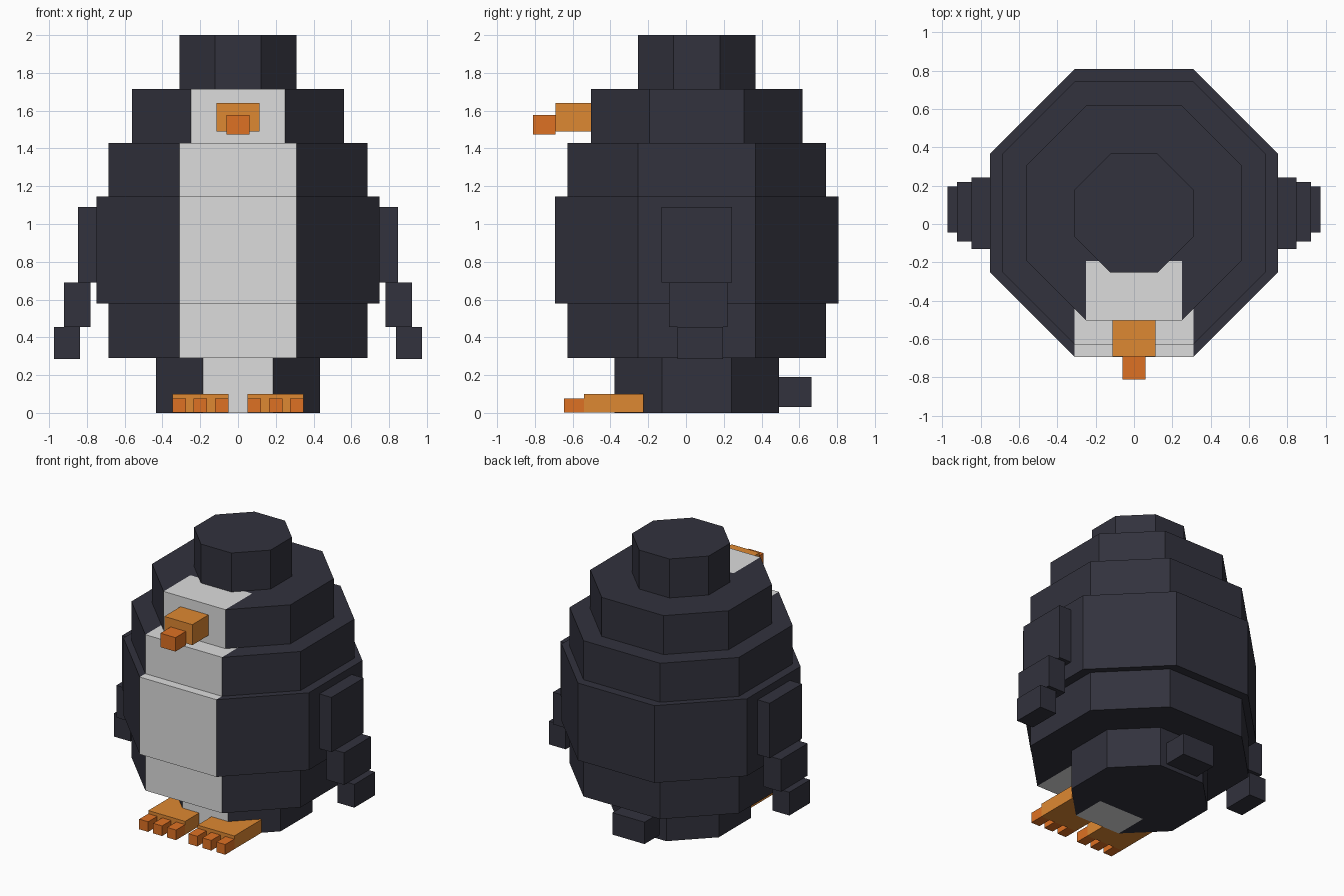
import bpy, bmesh
from mathutils import Vector

if "Cube" in bpy.data.objects:
    bpy.data.objects.remove(bpy.data.objects["Cube"])


def material(name, rgb):
    m = bpy.data.materials.new(name)
    m.diffuse_color = (*rgb, 1)
    m.use_nodes = True
    m.node_tree.nodes["Principled BSDF"].inputs["Base Color"].default_value = m.diffuse_color
    return m


DARK = material("charcoal", (0.032, 0.032, 0.047))
WHITE = material("white", (0.72, 0.72, 0.72))
ORANGE = material("orange", (0.73, 0.246, 0.032))
DEEP = material("deep orange", (0.73, 0.165, 0.017))
CY = 0.057  # centre of the body in y


def finish(bm, name, *mats):
    mesh = bpy.data.meshes.new(name)
    bm.to_mesh(mesh)
    bm.free()
    for m in mats:
        mesh.materials.append(m)
    obj = bpy.data.objects.new(name, mesh)
    bpy.context.collection.objects.link(obj)


def tier(name, r, w, z0, z1, bib=True):
    """Eight-sided slab: r is the half width, w the half length of its straight sides."""
    bm = bmesh.new()
    outline = [(w, -r), (r, -w), (r, w), (w, r), (-w, r), (-r, w), (-r, -w), (-w, -r)]
    base = bm.faces.new([bm.verts.new((x, y + CY, z0)) for x, y in outline])
    up = bmesh.ops.extrude_face_region(bm, geom=[base])["geom"]
    bmesh.ops.translate(bm, verts=[g for g in up if isinstance(g, bmesh.types.BMVert)],
                        vec=(0, 0, z1 - z0))
    bmesh.ops.recalc_face_normals(bm, faces=bm.faces[:])
    if bib:
        # cut out the white front block
        for co, no in (((w, 0, 0), (1, 0, 0)), ((-w, 0, 0), (1, 0, 0)),
                       ((0, CY - w, 0), (0, 1, 0))):
            bmesh.ops.bisect_plane(bm, geom=bm.verts[:] + bm.edges[:] + bm.faces[:],
                                   dist=1e-4, plane_co=co, plane_no=no)
        for f in bm.faces:
            c = f.calc_center_median()
            f.material_index = int(abs(c.x) < w - 1e-3 and c.y < CY - w - 1e-3)
    finish(bm, name, DARK, WHITE)


def box(name, x, y, z, mat):
    bm = bmesh.new()
    bmesh.ops.create_cube(bm, size=1)
    for v in bm.verts:
        v.co = Vector([(a + b) / 2 + t * (b - a) for t, (a, b) in zip(v.co, (x, y, z))])
    finish(bm, name, mat)


def pair(name, x, y, z, mat):
    box("right_" + name, x, y, z, mat)
    box("left_" + name, (-x[1], -x[0]), y, z, mat)


# Stacked body and head
tier("base", 0.435, 0.185, 0, 0.29)
tier("lower_body", 0.685, 0.31, 0.29, 0.58)
tier("middle_body", 0.75, 0.31, 0.58, 1.145)
tier("upper_body", 0.685, 0.31, 1.145, 1.43)
tier("head", 0.56, 0.25, 1.43, 1.715)
tier("crown", 0.31, 0.123, 1.715, 2.0, bib=False)

# Beak
box("beak", (-0.113, 0.113), (-0.69, -0.49), (1.49, 1.64), ORANGE)
box("beak_tip", (-0.061, 0.061), (-0.81, -0.69), (1.475, 1.577), DEEP)

# Flippers, three stepped blocks each
pair("flipper_top", (0.72, 0.847), (-0.13, 0.243), (0.69, 1.09), DARK)
pair("flipper_middle", (0.78, 0.922), (-0.09, 0.22), (0.455, 0.69), DARK)
pair("flipper_end", (0.837, 0.973), (-0.045, 0.195), (0.285, 0.455), DARK)

# Tail
box("tail", (-0.13, 0.13), (0.45, 0.665), (0.03, 0.19), DARK)

# Feet with three toes each
pair("foot", (0.05, 0.348), (-0.54, -0.225), (0.003, 0.1), ORANGE)
for i in range(3):
    x0 = 0.05 + 0.113 * i
    pair("toe_%d" % (i + 1), (x0, x0 + 0.072), (-0.645, -0.54), (0.003, 0.077), DEEP)
